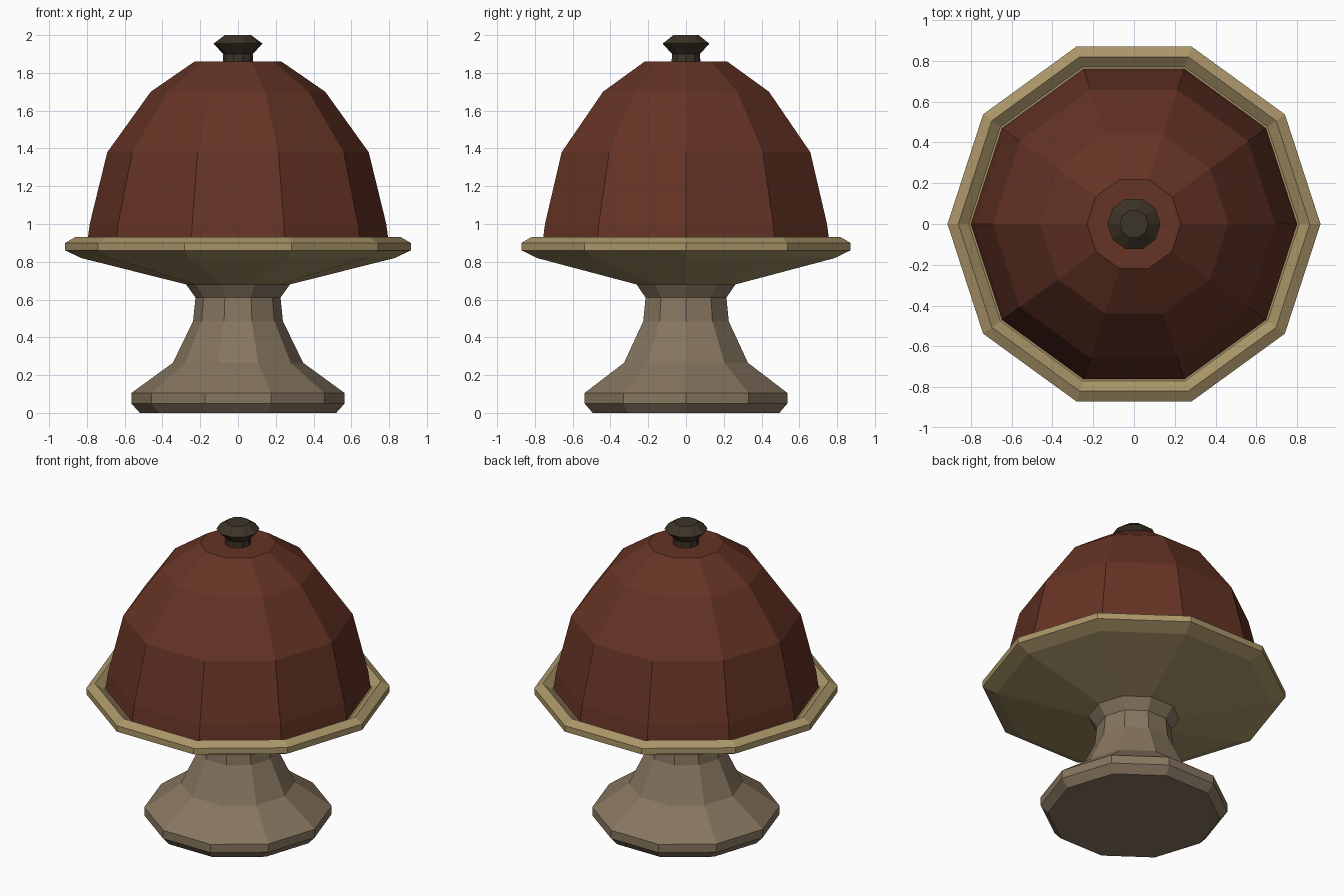
import bpy, bmesh, math

if "Cube" in bpy.data.objects:
    bpy.data.objects.remove(bpy.data.objects["Cube"])

SIDES = 10


def material(name, rgb):
    m = bpy.data.materials.new(name)
    m.diffuse_color = (*rgb, 1.0)
    m.use_nodes = True
    m.node_tree.nodes["Principled BSDF"].inputs["Base Color"].default_value = m.diffuse_color
    return m


def lathe(name, profile, mat):
    """Revolve (radius, z) points, listed bottom to top, into a closed ten-sided solid."""
    bm = bmesh.new()
    rings = [[bm.verts.new((r * math.cos(math.tau * i / SIDES),
                            r * math.sin(math.tau * i / SIDES), z))
              for i in range(SIDES)] for r, z in profile]
    for low, high in zip(rings, rings[1:]):
        for i in range(SIDES):
            j = (i + 1) % SIDES
            bm.faces.new((low[i], low[j], high[j], high[i]))
    bm.faces.new(rings[0][::-1])
    bm.faces.new(rings[-1])
    bmesh.ops.recalc_face_normals(bm, faces=bm.faces)
    mesh = bpy.data.meshes.new(name)
    bm.to_mesh(mesh)
    bm.free()
    mesh.materials.append(mat)
    obj = bpy.data.objects.new(name, mesh)
    bpy.context.collection.objects.link(obj)
    return obj


stone = material("stone_brown", (0.24, 0.18, 0.115))
gold = material("dull_gold", (0.40, 0.30, 0.14))
red = material("dark_red", (0.13, 0.033, 0.018))
bronze = material("dark_bronze", (0.045, 0.033, 0.02))

# Footed pedestal
lathe("pedestal", [(0.52, 0), (0.565, 0.05), (0.565, 0.105), (0.345, 0.265),
                   (0.238, 0.485), (0.225, 0.61), (0.275, 0.68)], stone)

# Plate with raised rim and recessed floor
lathe("plate", [(0.275, 0.68), (0.83, 0.82), (0.915, 0.86), (0.915, 0.90),
                (0.862, 0.93), (0.81, 0.89)], gold)

# Domed cover
lathe("dome", [(0.80, 0.89), (0.785, 1.0), (0.692, 1.38), (0.462, 1.70),
               (0.23, 1.86)], red)

# Knob on top
lathe("knob", [(0.08, 1.86), (0.078, 1.90), (0.13, 1.955), (0.07, 2.0)], bronze)
